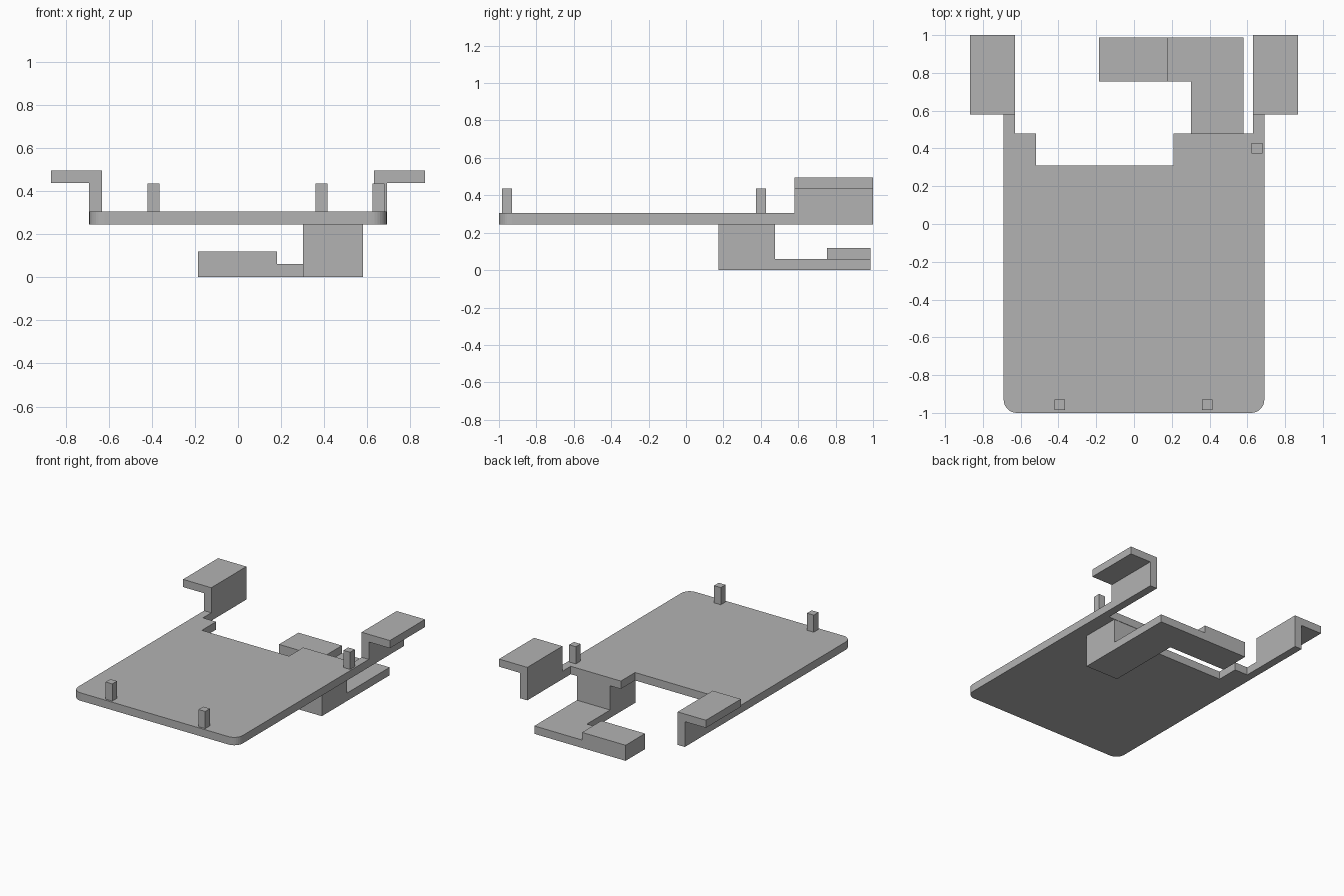
import bpy
import bmesh

cube = bpy.data.objects.get("Cube")
if cube:
    bpy.data.objects.remove(cube, do_unlink=True)

# Single grey finish
GREY = (0.45, 0.45, 0.45, 1.0)
grey = bpy.data.materials.new("plain grey")
grey.use_nodes = True
grey.diffuse_color = GREY
grey.node_tree.nodes["Principled BSDF"].inputs["Base Color"].default_value = GREY


def prism(name, outline, axis, lo, hi, rounded=None, radius=0.07):
    """Extrude a 2D outline along an axis, optionally rounding some long edges."""
    def place(a, b, c):
        return {"x": (c, a, b), "y": (a, c, b), "z": (a, b, c)}[axis]

    bm = bmesh.new()
    low = [bm.verts.new(place(a, b, lo)) for a, b in outline]
    high = [bm.verts.new(place(a, b, hi)) for a, b in outline]
    bm.faces.new(low)
    bm.faces.new(high)
    n = len(outline)
    for i in range(n):
        j = (i + 1) % n
        bm.faces.new((low[i], low[j], high[j], high[i]))
    if rounded:
        edges = [bm.edges.get((low[i], high[i])) for i in rounded]
        bmesh.ops.bevel(bm, geom=edges, offset=radius, segments=8,
                        profile=0.5, affect="EDGES")
    bmesh.ops.recalc_face_normals(bm, faces=bm.faces)
    mesh = bpy.data.meshes.new(name)
    bm.to_mesh(mesh)
    bm.free()
    mesh.materials.append(grey)
    obj = bpy.data.objects.new(name, mesh)
    bpy.context.collection.objects.link(obj)
    return obj


def rect(a0, a1, b0, b1):
    return [(a0, b0), (a1, b0), (a1, b1), (a0, b1)]


BOTTOM, TOP = 0.245, 0.305

# Main plate with rear notch, side strips and rounded front corners
prism("base_plate", [
    (-0.69, -1), (0.69, -1), (0.69, 0.58), (0.63, 0.58), (0.63, 0.48),
    (0.21, 0.48), (0.21, 0.31), (-0.52, 0.31), (-0.52, 0.48),
    (-0.63, 0.48), (-0.63, 0.58), (-0.69, 0.58)],
    "z", BOTTOM, TOP, rounded=(0, 1))

# Mirrored rear brackets: upright wall with an outward flange
for side, sign in (("left", 1), ("right", -1)):
    profile = [(0.63, BOTTOM), (0.69, BOTTOM), (0.69, 0.437),
               (0.867, 0.437), (0.867, 0.495), (0.63, 0.495)]
    prism(side + "_bracket", [(sign * x, z) for x, z in profile], "y", 0.58, 1)

# Locating pins
for name, x, y in (("front_right_pin", -0.392, -0.957),
                   ("front_left_pin", 0.387, -0.957),
                   ("rear_left_pin", 0.651, 0.401)):
    r = 0.028
    prism(name, rect(x - r, x + r, y - r, y + r), "z", TOP, 0.435)

# Foot under the plate: solid block with a thin arm running back
prism("foot_block_and_arm", [
    (0.175, 0), (0.987, 0), (0.987, 0.06), (0.477, 0.06),
    (0.477, BOTTOM), (0.175, BOTTOM)], "x", 0.302, 0.58)

# Sideways toe ending in a raised pad
prism("foot_toe", [
    (-0.185, 0), (0.302, 0), (0.302, 0.06), (0.18, 0.06),
    (0.18, 0.118), (-0.185, 0.118)], "y", 0.755, 0.987)
